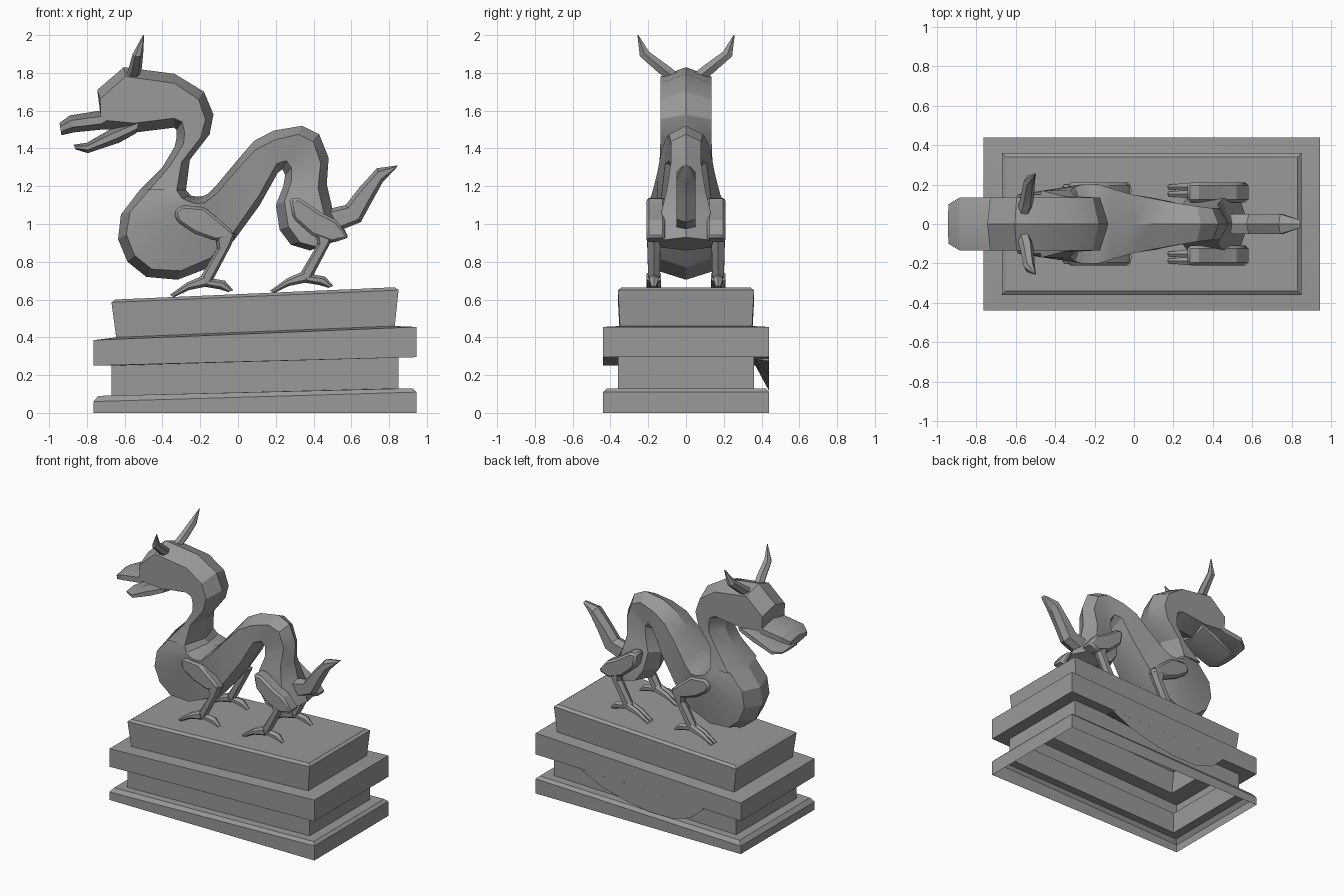
import bpy, bmesh, math
from mathutils import Vector

default_cube = bpy.data.objects.get("Cube")
if default_cube:
    bpy.data.objects.remove(default_cube, do_unlink=True)

# One plain stone colour
stone = bpy.data.materials.new("grey_stone")
stone.use_nodes = True
colour = (0.32, 0.32, 0.32, 1)
stone.diffuse_color = colour
stone.node_tree.nodes["Principled BSDF"].inputs["Base Color"].default_value = colour


def finish(name, bm, angle=25):
    """Turn a bmesh into a named stone object, keeping its hard edges."""
    mesh = bpy.data.meshes.new(name)
    bm.to_mesh(mesh)
    bm.free()
    mesh.materials.append(stone)
    obj = bpy.data.objects.new(name, mesh)
    bpy.context.collection.objects.link(obj)
    bpy.ops.object.select_all(action="DESELECT")
    bpy.context.view_layer.objects.active = obj
    obj.select_set(True)
    bpy.ops.object.shade_smooth_by_angle(angle=math.radians(angle))
    return obj


def loft(name, rings, cap_start=True, cap_end=True, angle=25):
    """Skin a row of equal-sized point rings."""
    bm = bmesh.new()
    loops = [[bm.verts.new(p) for p in ring] for ring in rings]
    for low, high in zip(loops, loops[1:]):
        for i in range(len(low)):
            j = (i + 1) % len(low)
            bm.faces.new((low[i], low[j], high[j], high[i]))
    if cap_start:
        bm.faces.new(reversed(loops[0]))
    if cap_end:
        bm.faces.new(loops[-1])
    if cap_start and cap_end:
        bmesh.ops.recalc_face_normals(bm, faces=bm.faces)
    return finish(name, bm, angle)


def ridged(name, stations, y=0, inset=0.05, belly=1):
    """Sweep a six-sided ridged section; a station is back x, z, belly x, z, half width."""
    rings = []
    for bx, bz, ix, iz, width in stations:
        back, front = Vector((bx, y, bz)), Vector((ix, y, iz))
        span = front - back
        step = span.normalized() * min(inset, span.length * 0.3)
        wide, narrow = Vector((0, width, 0)), Vector((0, min(width, belly), 0))
        rings.append([back, back + step + wide, front - step + narrow,
                      front, front - step - narrow, back + step - wide])
    return loft(name, rings)


def slab(name, outline, y, depth):
    """Extrude a side outline across y and soften its rim."""
    bm = bmesh.new()
    face = bm.faces.new([bm.verts.new((x, y - depth / 2, z)) for x, z in outline])
    grown = bmesh.ops.extrude_face_region(bm, geom=[face])
    moved = [v for v in grown["geom"] if isinstance(v, bmesh.types.BMVert)]
    bmesh.ops.translate(bm, verts=moved, vec=(0, depth, 0))
    bmesh.ops.recalc_face_normals(bm, faces=bm.faces)
    obj = finish(name, bm)
    bevel = obj.modifiers.new("soft_rim", "BEVEL")
    bevel.width = 0.015
    bevel.segments = 1
    return obj


# Stepped pedestal: open underneath, every level tilting up towards +x
def tier(x0, x1, half, z0, z1):
    return [(x0, -half, z0), (x1, -half, z1), (x1, half, z1), (x0, half, z0)]


wide, neck = (-0.765, 0.945, 0.44), (-0.67, 0.85, 0.36)
loft("pedestal", [
    tier(*wide, 0, 0), tier(*wide, 0.06, 0.11),
    tier(-0.74, 0.925, 0.42, 0.09, 0.13), tier(*neck, 0.09, 0.13),
    tier(*neck, 0.25, 0.295), tier(*wide, 0.25, 0.295),
    tier(*wide, 0.385, 0.455), tier(-0.645, 0.83, 0.35, 0.4, 0.46),
    tier(*neck, 0.585, 0.65), tier(-0.65, 0.83, 0.34, 0.6, 0.665),
], cap_start=False, angle=10)

# Sagging wedge under the back edge of the middle slab
drape = []
for x, drop in ((0.56, 0.01), (0.4, 0.08), (0.2, 0.13), (0, 0.155),
                (-0.2, 0.15), (-0.35, 0.1), (-0.45, 0.01)):
    z = 0.27 + 0.026 * x
    drape.append([(x, 0.44, z), (x, 0.36, z), (x, 0.44, z - drop)])
loft("pedestal_drape", drape)

# Upper head flowing into the curved neck
ridged("head_and_neck", [
    (-0.945, 1.535, -0.935, 1.47, 0.1),
    (-0.89, 1.575, -0.87, 1.485, 0.135),
    (-0.73, 1.6, -0.72, 1.5, 0.135),
    (-0.745, 1.71, -0.68, 1.5, 0.135),
    (-0.605, 1.83, -0.54, 1.485, 0.135),
    (-0.335, 1.795, -0.34, 1.51, 0.135),
    (-0.18, 1.7, -0.325, 1.5, 0.135),
    (-0.13, 1.58, -0.325, 1.46, 0.135),
    (-0.15, 1.475, -0.335, 1.41, 0.135),
    (-0.255, 1.34, -0.4, 1.3, 0.14),
    (-0.275, 1.18, -0.52, 1.18, 0.17),
])
ridged("lower_jaw", [
    (-0.87, 1.42, -0.86, 1.395, 0.09),
    (-0.8, 1.43, -0.795, 1.375, 0.12),
    (-0.67, 1.505, -0.63, 1.43, 0.13),
    (-0.52, 1.56, -0.54, 1.48, 0.13),
])

# Heavy chest rising to the arched back and falling to the rump
ridged("body", [
    (-0.275, 1.18, -0.52, 1.18, 0.17),
    (-0.25, 1.15, -0.62, 1.05, 0.19),
    (-0.22, 1.145, -0.635, 0.92, 0.2),
    (-0.2, 1.145, -0.585, 0.8, 0.2),
    (-0.18, 1.15, -0.485, 0.72, 0.2),
    (-0.16, 1.16, -0.32, 0.705, 0.2),
    (-0.11, 1.21, -0.15, 0.77, 0.18),
    (-0.01, 1.33, -0.02, 0.915, 0.15),
    (0.085, 1.44, 0.115, 1.1, 0.13),
    (0.19, 1.495, 0.21, 1.27, 0.11),
    (0.34, 1.52, 0.235, 1.29, 0.09),
    (0.43, 1.475, 0.25, 1.26, 0.08),
    (0.48, 1.35, 0.24, 1.2, 0.08),
    (0.47, 1.21, 0.2, 1.1, 0.1),
    (0.5, 1.08, 0.22, 0.97, 0.13),
    (0.57, 0.96, 0.28, 0.89, 0.14),
    (0.58, 0.93, 0.38, 0.86, 0.14),
], belly=0.15)

# Upturned tail
ridged("tail", [
    (0.48, 1.08, 0.5, 0.95, 0.05),
    (0.57, 1.1, 0.65, 1.01, 0.05),
    (0.64, 1.19, 0.71, 1.12, 0.05),
    (0.735, 1.295, 0.765, 1.22, 0.05),
    (0.845, 1.31, 0.84, 1.3, 0.02),
], inset=0.02)


# Shank and clawed foot, shared by all four legs
def lower_leg(name, dx, dz, y):
    def part(label, stations, offset=0):
        moved = [(a + dx, b + dz, c + dx, d + dz, w) for a, b, c, d, w in stations]
        ridged(name + label, moved, y + offset, inset=0.015)

    part("_shank", [(-0.12, 0.95, -0.01, 0.95, 0.04),
                    (-0.11, 0.87, -0.04, 0.88, 0.035),
                    (-0.21, 0.7, -0.14, 0.69, 0.03)])
    for label, offset in (("_inner_toe", -0.018), ("_outer_toe", 0.018)):
        part(label, [(-0.18, 0.73, -0.16, 0.67, 0.02),
                     (-0.27, 0.69, -0.26, 0.65, 0.02),
                     (-0.36, 0.625, -0.34, 0.612, 0.012)], offset)
    part("_back_toe", [(-0.19, 0.72, -0.19, 0.67, 0.025),
                       (-0.07, 0.7, -0.1, 0.655, 0.025),
                       (-0.025, 0.65, -0.05, 0.64, 0.012)])


front_thigh = [(-0.34, 1.06), (-0.3, 1.1), (-0.18, 1.09), (-0.04, 0.975),
               (-0.01, 0.93), (-0.12, 0.91), (-0.23, 0.95), (-0.32, 1.01)]
hind_thigh = [(0.27, 1.14), (0.33, 1.135), (0.44, 1.06), (0.52, 1.02),
              (0.59, 0.93), (0.5, 0.9), (0.39, 0.94), (0.29, 1.03)]

for side, label in ((1, "left"), (-1, "right")):
    slab(label + "_front_thigh", front_thigh, side * 0.17, 0.08)
    slab(label + "_hind_thigh", hind_thigh, side * 0.16, 0.1)
    lower_leg(label + "_front", 0, 0, side * 0.17)
    lower_leg(label + "_hind", 0.53, 0.022, side * 0.17)

    # Six-sided horn bending outwards, then up to a point
    rings = []
    for x, y, z, radius in ((-0.56, 0.07, 1.78, 0.035), (-0.545, 0.12, 1.82, 0.035),
                            (-0.53, 0.22, 1.9, 0.028), (-0.5, 0.255, 2, 0.003)):
        turns = [math.tau * i / 6 for i in range(6)]
        rings.append([(x + radius * math.cos(t), side * y + radius * math.sin(t),
                       z + side * radius * -0.5 * math.sin(t)) for t in turns])
    loft(label + "_horn", rings)
